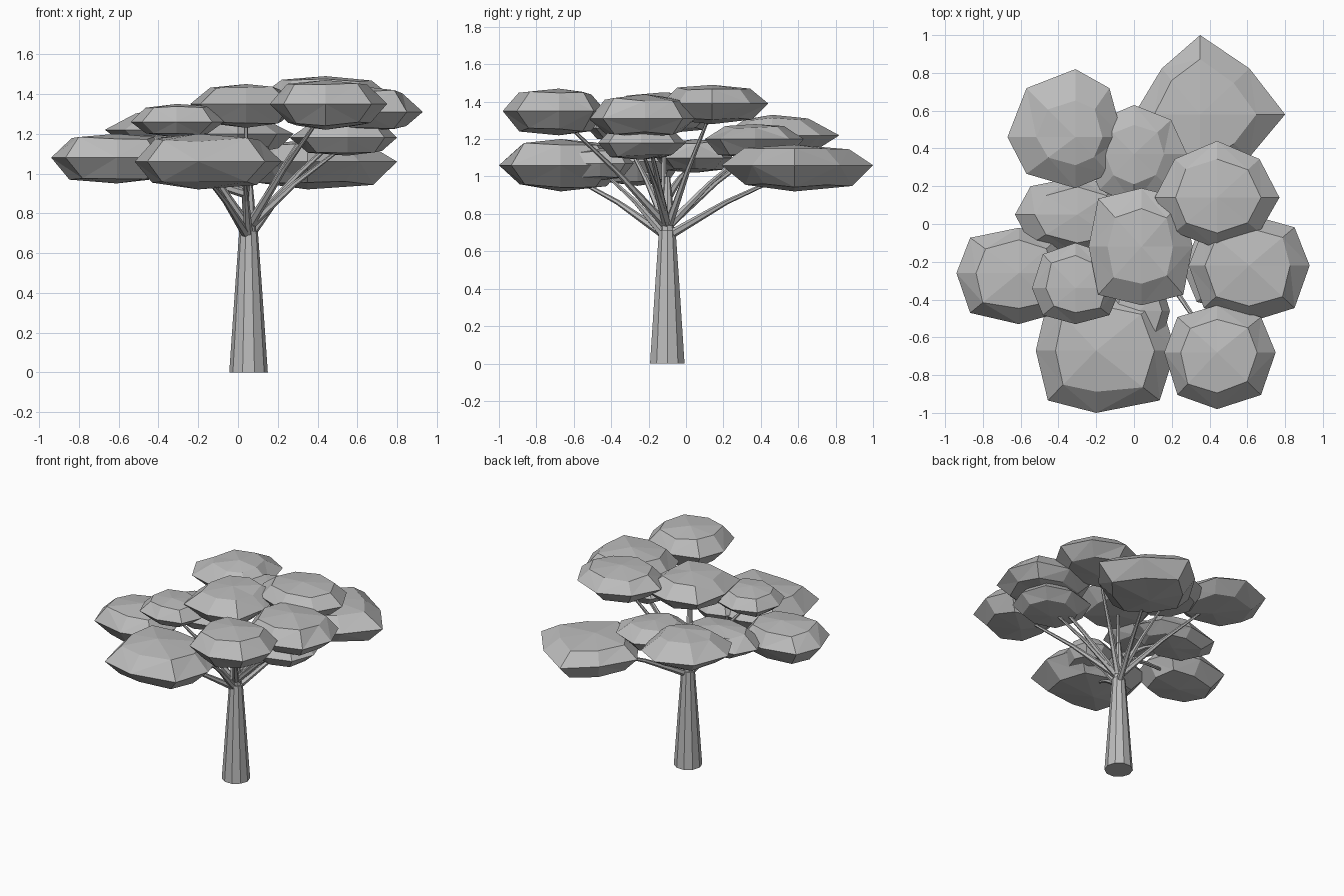
import bpy
import bmesh
import math
import random
from mathutils import Vector

random.seed(4)

if "Cube" in bpy.data.objects:
    bpy.data.objects.remove(bpy.data.objects["Cube"], do_unlink=True)

# One shared grey material
grey = bpy.data.materials.new("plain_grey")
grey.use_nodes = True
tone = (0.5, 0.5, 0.5, 1)
grey.diffuse_color = tone
grey.node_tree.nodes["Principled BSDF"].inputs["Base Color"].default_value = tone


def loft(name, rings, triangulate=False):
    """Skin a stack of equal rings from bottom to top and close both ends.

    A ring holding a single point becomes the tip of a fan."""
    bm = bmesh.new()
    loops = [[bm.verts.new(point) for point in ring] for ring in rings]
    for low, high in zip(loops, loops[1:]):
        count = max(len(low), len(high))
        for i in range(count):
            j = (i + 1) % count
            if len(low) == 1:
                bm.faces.new((low[0], high[j], high[i]))
            elif len(high) == 1:
                bm.faces.new((low[i], low[j], high[0]))
            else:
                bm.faces.new((low[i], low[j], high[j], high[i]))
    for end in (loops[0], loops[-1]):
        if len(end) > 1:
            bm.faces.new(end)
    if triangulate:
        bmesh.ops.triangulate(bm, faces=bm.faces)
    bmesh.ops.recalc_face_normals(bm, faces=bm.faces)
    mesh = bpy.data.meshes.new(name)
    bm.to_mesh(mesh)
    bm.free()
    mesh.materials.append(grey)
    obj = bpy.data.objects.new(name, mesh)
    bpy.context.collection.objects.link(obj)
    return obj


def limb(name, path, sides):
    """Tapered limb through (point, radius) pairs."""
    direction = (Vector(path[-1][0]) - Vector(path[0][0])).normalized()
    side = direction.cross(Vector((0, 1, 0))).normalized()
    up = side.cross(direction)
    rings = []
    for point, radius in path:
        turns = [2 * math.pi * i / sides for i in range(sides)]
        rings.append([Vector(point) + radius * (math.cos(t) * side + math.sin(t) * up)
                      for t in turns])
    return loft(name, rings)


def foliage(name, left, right, front, back, cx, cy, z, rise, drop,
            corner=0.75, crown=0.7):
    """Flattened eight-sided clump, reaching its limits along x and y."""
    outline = []
    for i in range(8):
        c = round(math.cos(i * math.pi / 4), 3)
        s = round(math.sin(i * math.pi / 4), 3)
        dx = (right - cx) if c > 0 else (cx - left)
        dy = (back - cy) if s > 0 else (cy - front)
        if i % 2:
            c, s = math.copysign(corner, c), math.copysign(corner, s)
        outline.append((c * dx, s * dy))

    def ring(scale, height):
        points = []
        for dx, dy in outline:
            k = scale * random.uniform(0.94, 1.06)
            points.append((cx + k * dx, cy + k * dy,
                           z + height * random.uniform(0.9, 1.1)))
        return points

    equator = [(cx + dx, cy + dy, z) for dx, dy in outline]
    rings = [[(cx, cy, z - drop)], ring(0.7, -0.78 * drop), equator,
             ring(crown, 0.8 * rise), [(cx, cy, z + rise)]]
    return loft(name, rings, triangulate=True)


# Trunk with a short thinner leader on top
TRUNK_X, TRUNK_Y = 0.053, -0.1
limb("trunk", [((TRUNK_X, TRUNK_Y, 0), 0.097),
               ((TRUNK_X, TRUNK_Y, 0.42), 0.068),
               ((TRUNK_X, TRUNK_Y, 0.71), 0.047)], 10)
limb("leader", [((TRUNK_X, TRUNK_Y, 0.68), 0.04),
                ((TRUNK_X, TRUNK_Y, 0.86), 0.03),
                ((TRUNK_X, TRUNK_Y, 1), 0.015)], 8)

# Clumps: left, right, front, back, centre x, centre y, height, rise, drop,
# then optionally the corner reach and the width of the upper ring
clumps = {
    "back_right": (-0.67, -0.06, 0.19, 0.82, -0.31, 0.46, 1.22, 0.11, 0.1, 0.72, 0.55),
    "back_left": (0, 0.8, 0.19, 1, 0.35, 0.58, 1.06, 0.11, 0.14, 0.58),
    "back_middle": (-0.26, 0.28, 0.1, 0.63, 0, 0.37, 1.2, 0.08, 0.1, 0.7, 0.6),
    "front_right_small": (-0.54, -0.07, -0.53, -0.1, -0.31, -0.34, 1.26, 0.09, 0.08),
    "centre": (-0.24, 0.31, -0.43, 0.19, 0.04, -0.12, 1.35, 0.1, 0.12, 0.82, 0.62),
    "left": (0.29, 0.93, -0.52, 0.05, 0.61, -0.22, 1.31, 0.13, 0.1),
    "top": (0.11, 0.77, -0.13, 0.44, 0.44, 0.14, 1.39, 0.1, 0.11, 0.68),
    "front_left": (0.16, 0.75, -0.98, -0.43, 0.44, -0.68, 1.35, 0.12, 0.13),
    "front_right": (-0.52, 0.22, -1, -0.33, -0.2, -0.67, 1.06, 0.14, 0.14, 0.8),
    "right": (-0.94, -0.34, -0.53, -0.02, -0.61, -0.26, 1.08, 0.12, 0.13, 0.78),
    "right_inner": (-0.63, 0, -0.16, 0.25, -0.3, 0.05, 1.1, 0.1, 0.08, 0.75),
    "left_lower": (0.26, 0.8, -0.47, 0, 0.55, -0.24, 1.18, 0.09, 0.09),
    "front_inner": (-0.15, 0.19, -0.66, -0.28, 0.03, -0.46, 1.07, 0.08, 0.09),
}

# Each clump is carried by a bent branch leaving the trunk or the leader
for name, data in clumps.items():
    foliage("foliage_" + name, *data)
    cx, cy, z = data[4:7]
    if z > 1.15:
        fork = 0.75
    else:
        fork = 0.9 if cx < -0.25 else 0.69
    end = Vector((cx, cy, z - 0.03))
    reach = Vector((cx - TRUNK_X, cy - TRUNK_Y, 0)).normalized()
    start = Vector((TRUNK_X, TRUNK_Y, fork)) + reach * 0.02
    middle = start.lerp(end, 0.45) + Vector((0, 0, 0.02))
    limb("branch_" + name, [(start, 0.024), (middle, 0.014), (end, 0.007)], 6)
